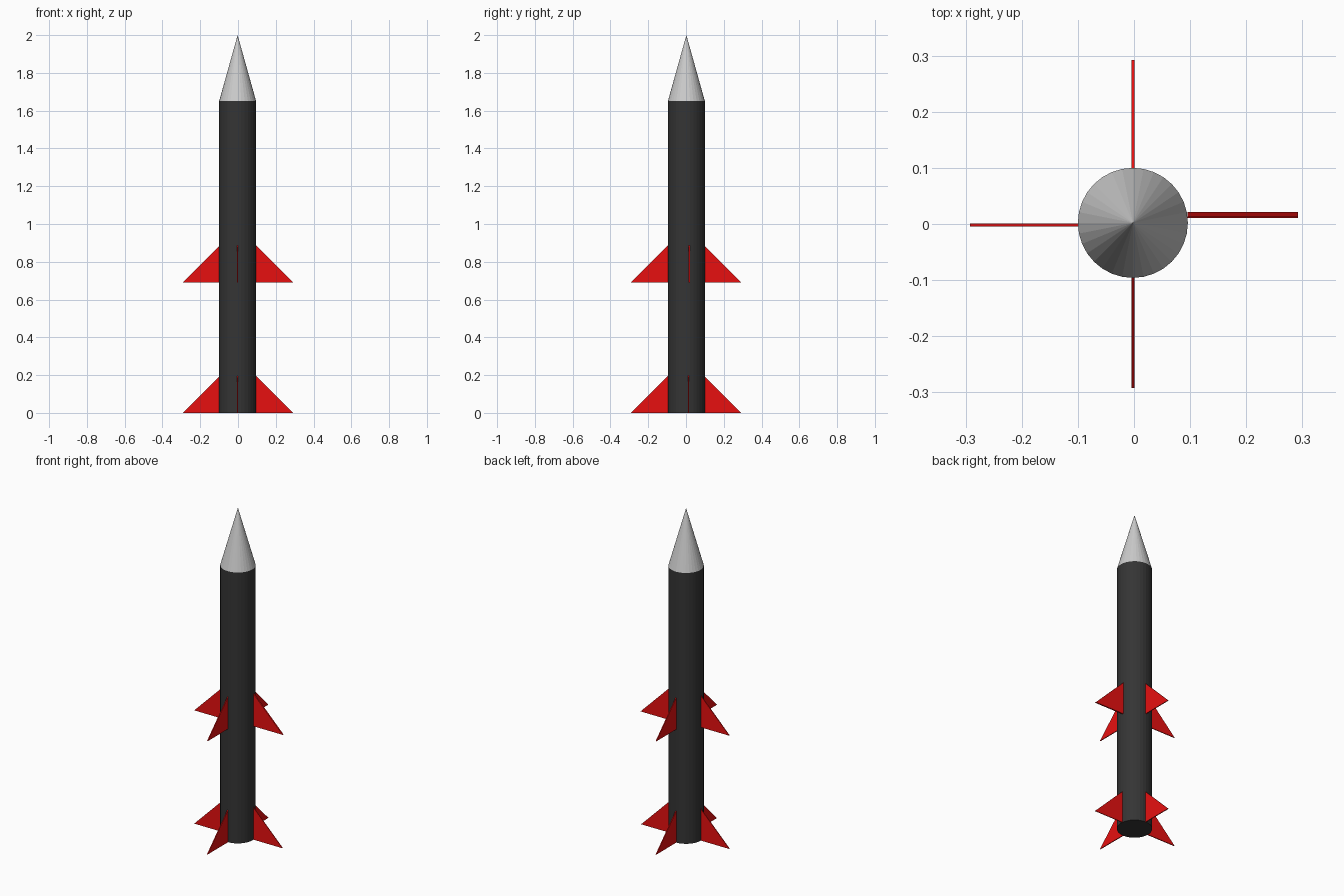
import bpy, bmesh
from math import pi
from mathutils import Matrix, Vector

if "Cube" in bpy.data.objects:
    bpy.data.objects.remove(bpy.data.objects["Cube"])

R, SIDES = 0.098, 32
CX, CY = -0.002, 0.002
FIN = 0.194            # fin height and reach
SHOULDER = 1.65        # top of the tube


def material(name, rgb):
    m = bpy.data.materials.new(name)
    m.diffuse_color = (*rgb, 1)
    m.use_nodes = True
    m.node_tree.nodes["Principled BSDF"].inputs["Base Color"].default_value = m.diffuse_color
    return m


def finish(bm, name, mat=None):
    bmesh.ops.recalc_face_normals(bm, faces=bm.faces)
    mesh = bpy.data.meshes.new(name)
    bm.to_mesh(mesh)
    bm.free()
    obj = bpy.data.objects.new(name, mesh)
    bpy.context.collection.objects.link(obj)
    if mat:
        mesh.materials.append(mat)
    return obj


def cone(name, r_top, z0, z1, mat=None):
    bm = bmesh.new()
    bmesh.ops.create_cone(bm, cap_ends=True, segments=SIDES, radius1=R, radius2=r_top,
                          depth=z1 - z0, matrix=Matrix.Translation((CX, CY, (z0 + z1) / 2)))
    return finish(bm, name, mat)


def fin(name, angle, z, offset, thick, mat):
    # right triangle with its upright edge just inside the tube, extruded to a thin plate
    bm = bmesh.new()
    root = R - 0.003
    profile = [(root, 0), (R + FIN, 0), (root, FIN + 0.003)]
    face = bm.faces.new([bm.verts.new((x, -thick / 2, h)) for x, h in profile])
    ext = bmesh.ops.extrude_face_region(bm, geom=[face])
    bmesh.ops.translate(bm, vec=(0, thick, 0),
                        verts=[v for v in ext["geom"] if isinstance(v, bmesh.types.BMVert)])
    bm.transform(Matrix.Translation(Vector((0, offset, z))) @ Matrix.Rotation(angle, 4, 'Z'))
    return finish(bm, name, mat)


black = material("black", (0.035, 0.035, 0.035))
red = material("red", (0.8, 0.005, 0.005))

# Tube and nose
cone("body_tube", R, 0, SHOULDER, black)
cone("nose_cone", 0, SHOULDER, 2.0)

# Two rings of four fins; the right-hand fins sit slightly off centre
for ring, z, shift, thick in (("lower", 0, 0.013, 0.004), ("middle", 0.69, 0.017, 0.008)):
    for i, side in enumerate(("right", "back", "left", "front")):
        right = i == 0
        offset = shift if right else (-0.002 if side == "left" else 0)
        obj = fin(f"{ring}_fin_{side}", i * pi / 2, z, offset, thick if right else 0.005, red)
        if side in ("back", "front"):
            obj.location.x = -0.002
